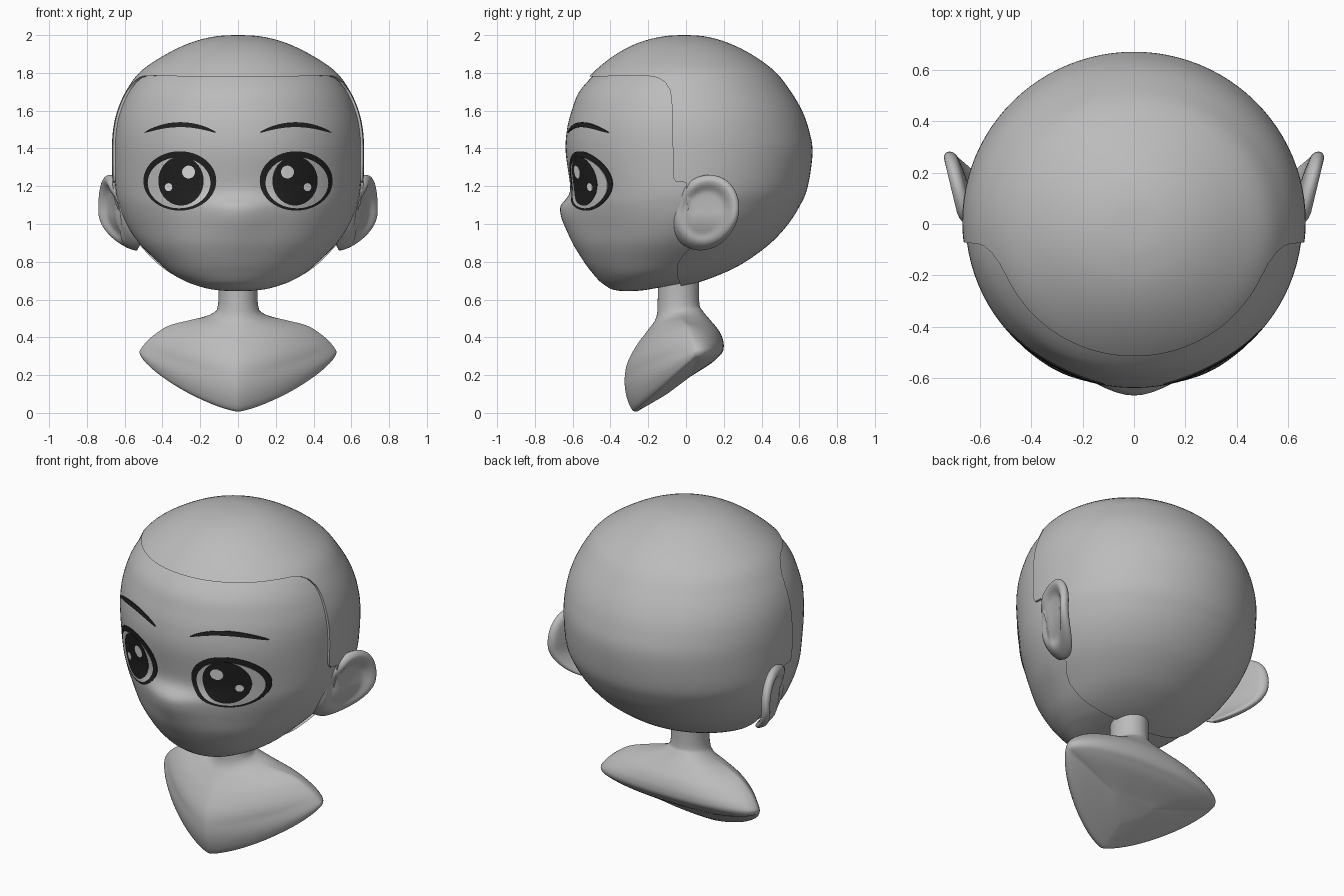
import bpy, bmesh, math
from mathutils import Vector
from mathutils.bvhtree import BVHTree

cube = bpy.data.objects.get("Cube")
if cube:
    bpy.data.objects.remove(cube)


def material(name, value):
    mat = bpy.data.materials.new(name)
    mat.use_nodes = True
    color = (value, value, value, 1)
    mat.diffuse_color = color
    mat.node_tree.nodes["Principled BSDF"].inputs["Base Color"].default_value = color
    return mat


CLAY = material("clay grey", 0.5)
BLACK = material("soft black", 0.015)
SCLERA = material("eye grey", 0.58)
GLINT = material("glint white", 0.8)


def smooth_rows(rows, steps):
    """Catmull-Rom interpolation between rows of numbers."""
    out = []
    for i in range(len(rows) - 1):
        a, b, c, d = rows[max(i - 1, 0)], rows[i], rows[i + 1], rows[min(i + 2, len(rows) - 1)]
        for k in range(steps):
            t = k / steps
            out.append([q + t * (r - p + t * (2 * p - 5 * q + 4 * r - s + t * (3 * (q - r) + s - p))) / 2
                        for p, q, r, s in zip(a, b, c, d)])
    return out + [list(rows[-1])]


def power(v, p):
    return math.copysign(abs(v) ** p, v)


def shade(obj, angle=40):
    bpy.ops.object.select_all(action="DESELECT")
    obj.select_set(True)
    bpy.context.view_layer.objects.active = obj
    bpy.ops.object.shade_smooth_by_angle(angle=math.radians(angle))


def loft(name, rings, mat, angle=40):
    """Closed solid through equal-sized loops of points."""
    bm = bmesh.new()
    loops = [[bm.verts.new(p) for p in ring] for ring in rings]
    n = len(loops[0])
    for a, b in zip(loops, loops[1:]):
        for i in range(n):
            j = (i + 1) % n
            bm.faces.new((a[i], a[j], b[j], b[i]))
    bm.faces.new(loops[0])
    bm.faces.new(loops[-1][::-1])
    bmesh.ops.recalc_face_normals(bm, faces=bm.faces)
    mesh = bpy.data.meshes.new(name)
    bm.to_mesh(mesh)
    bm.free()
    mesh.materials.append(mat)
    obj = bpy.data.objects.new(name, mesh)
    bpy.context.collection.objects.link(obj)
    shade(obj, angle)
    return obj


def angles(n):
    return [2 * math.pi * i / n for i in range(n)]


# Head: rows of height, front, back, half width
head_rows = [
    (.645, -.34, -.27, .05), (.65, -.375, -.22, .11), (.66, -.405, -.16, .17),
    (.68, -.435, -.04, .235), (.70, -.46, .05, .285), (.74, -.495, .165, .355),
    (.80, -.54, .29, .425), (.90, -.595, .43, .525), (1, -.615, .525, .59),
    (1.1, -.617, .59, .63), (1.2, -.613, .632, .65), (1.38, -.637, .657, .655),
    (1.5, -.63, .637, .648), (1.6, -.605, .60, .625), (1.7, -.565, .54, .58),
    (1.8, -.475, .46, .505), (1.89, -.36, .335, .37), (1.95, -.24, .21, .24),
    (1.98, -.12, .1, .12), (1.987, -.03, .01, .02)]


def head_ring(z, front, back, width):
    mid = (front + back) / 2
    point = 1 + .12 * math.exp(-((z - .95) / .15) ** 2)
    fall = .05 if z > 1.085 else .13
    nose = .05 * math.exp(-((z - 1.085) / fall) ** 2)
    ring = []
    for t in angles(96):
        s, c = math.sin(t), math.cos(t)
        if c > 0:
            x = width * power(s, point)
            y = mid + (front - mid) * c ** point - nose * c * math.exp(-(x / .18) ** 2)
        else:
            x, y = width * s, mid - (back - mid) * c
        ring.append((x, y, z))
    return ring


head_rings = [head_ring(*row) for row in smooth_rows(head_rows, 5)]
head = loft("head", head_rings, CLAY, 60)

# Scalp: thickened head cut to the hairline outline
scalp = loft("scalp", head_rings, CLAY)
normals = [v.normal.copy() for v in scalp.data.vertices]
for v, n in zip(scalp.data.vertices, normals):
    v.co += n * .013
outline = [(-.8, 1.78), (-.5, 1.78), (-.3, 1.785), (-.2, 1.784), (-.15, 1.775), (-.11, 1.75),
           (-.085, 1.71), (-.076, 1.66), (-.07, 1.4), (-.07, 1.25), (-.055, 1.225), (0, 1.22),
           (.02, .87), (-.02, .83), (-.045, .79), (-.045, .72), (0, .6), (.9, .6), (.9, 2.2), (-.8, 2.2)]
cutter = loft("scalp_cutter", [[(x, y, z) for y, z in outline] for x in (-1, 1)], CLAY)
cutter.hide_render = True
cut = scalp.modifiers.new("hairline", "BOOLEAN")
cut.operation = "INTERSECT"
cut.solver = "EXACT"
cut.object = cutter
bpy.context.view_layer.objects.active = scalp
bpy.ops.object.modifier_apply(modifier=cut.name)
bpy.data.objects.remove(cutter)
shade(scalp)

# Bust: rows of front y z, side x y z, back y z
bust_rows = [
    (-.15, .78, .105, -.04, .78, .07, .78), (-.15, .58, .105, -.04, .58, .07, .59),
    (-.16, .50, .14, -.035, .52, .085, .545), (-.20, .44, .25, -.02, .492, .13, .49),
    (-.26, .36, .37, .01, .46, .175, .435), (-.312, .26, .46, .03, .40, .195, .39),
    (-.325, .16, .51, .045, .345, .2, .355), (-.31, .07, .52, .05, .315, .195, .325),
    (-.275, .008, .49, .05, .285, .175, .30), (-.22, .03, .36, .04, .24, .13, .26),
    (-.1, .1, .12, 0, .175, .02, .19)]


def bust_ring(k, fy, fz, sx, sy, sz, by, bz):
    ring = []
    for t in angles(72):
        s, c = math.sin(t), math.cos(t)
        ey, ez = (fy, fz) if c > 0 else (by, bz)
        # Corners tighten toward the shoulder rim
        p = 1 + (.5 if c > 0 else -.1) * min(1, max(0, (k - .15) / .4))
        w = abs(c) ** p
        ring.append((sx * power(s, p), sy + (ey - sy) * w, sz + (ez - sz) * w))
    return ring


rows = smooth_rows(bust_rows, 5)
loft("neck_and_bust", [bust_ring(i / len(rows), *r) for i, r in enumerate(rows)], CLAY, 60)

# Ears: cupped discs with a rolled rim, rows of radius and height
ear_rows = smooth_rows([
    (.05, -.012), (.45, -.008), (.6, 0), (.74, .02), (.86, .028), (.96, .018),
    (1, 0), (.95, -.02), (.8, -.03), (.4, -.04), (.05, -.04)], 3)


def ear_ring(side, r, h):
    ring = []
    for t in angles(48):
        dz = .2 * r * math.sin(t)
        y = .1 + .18 * r * math.cos(t) + .12 * dz
        x = .65 + .24 * y + h - 3.2 * max(0, -dz) ** 2 - .6 * max(0, .03 - y)
        ring.append((side * x, y, 1.06 + dz))
    return ring


# Thin painted plates draped over the face
bm = bmesh.new()
bm.from_mesh(head.data)
face_tree = BVHTree.FromBMesh(bm)
bm.free()


def plate(name, side, cx, cz, rx, rz, lift, mat, bend=0):
    rings = []
    steps = [(k / 8, lift) for k in range(1, 9)] + [(1, -.002)]
    for r, up in [(.03, lift)] + steps:
        ring = []
        for t in angles(56):
            u, v = r * math.cos(t), r * math.sin(t)
            x, z = side * (cx + rx * u), cz + rz * v - bend * u * u
            hit = face_tree.ray_cast(Vector((x, -2, z)), Vector((0, 1, 0)))[0]
            ring.append((x, hit.y - up, z))
        rings.append(ring)
    loft(name, rings, mat)


for label, side in (("left", 1), ("right", -1)):
    loft(label + "_ear", [ear_ring(side, *r) for r in ear_rows], CLAY, 80)
    plate(label + "_eye_rim", side, .308, 1.228, .193, .157, .004, BLACK)
    plate(label + "_eye_white", side, .312, 1.218, .166, .135, .006, SCLERA)
    plate(label + "_iris", side, .302, 1.228, .12, .13, .008, BLACK)
    plate(label + "_large_glint", side, .262, 1.275, .034, .034, .0095, GLINT)
    plate(label + "_small_glint", side, .368, 1.195, .02, .021, .0095, GLINT)
    plate(label + "_eyebrow", side, .305, 1.526, .19, .013, .006, BLACK, .042)
